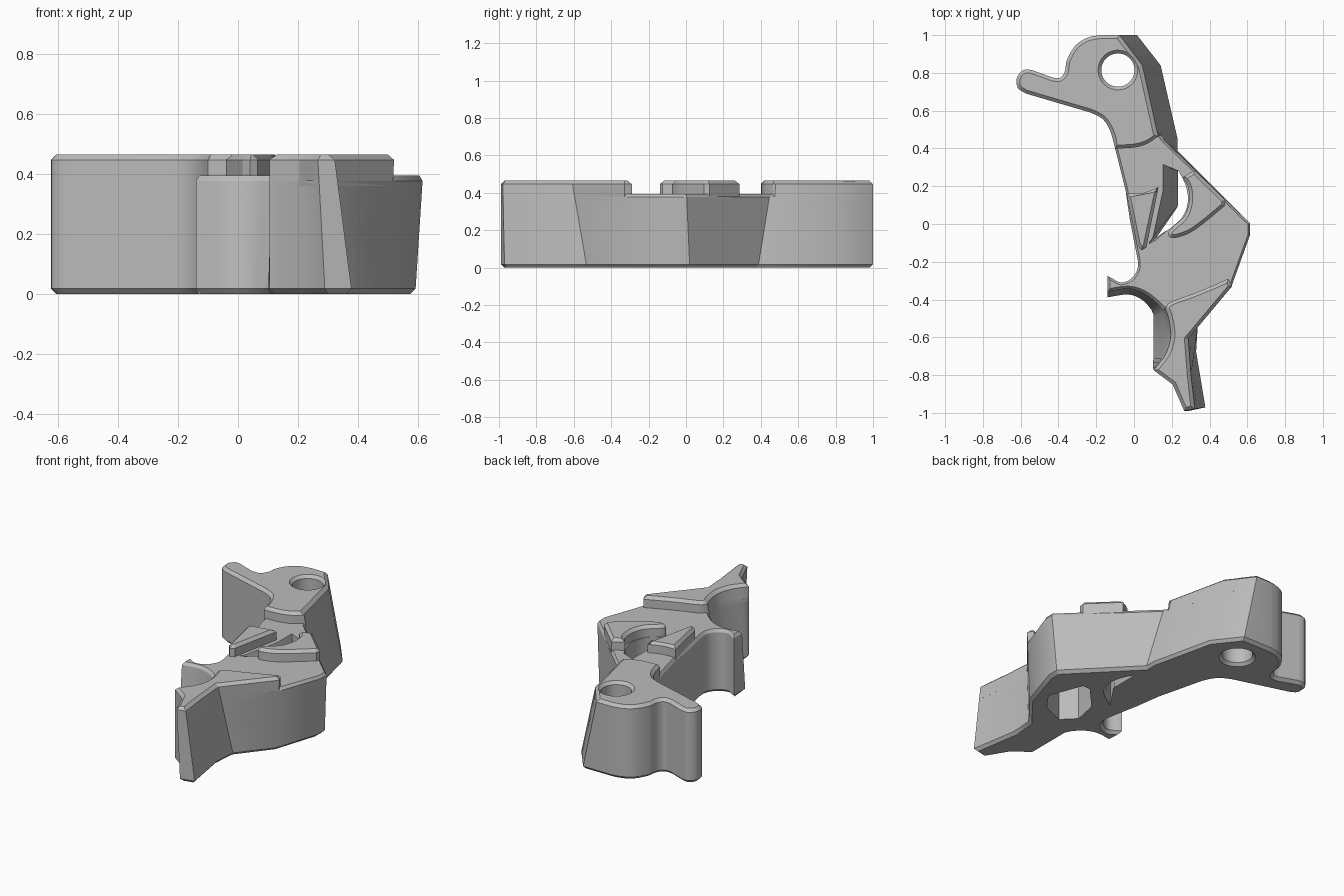
import bpy, bmesh, math
from mathutils import Vector

TOP, PLATE, BEVEL = 0.465, 0.395, 0.018

cube = bpy.data.objects.get("Cube")
if cube:
    bpy.data.objects.remove(cube, do_unlink=True)

grey = bpy.data.materials.new("plain grey")
grey.use_nodes = True
grey.diffuse_color = (0.5, 0.5, 0.5, 1)
grey.node_tree.nodes["Principled BSDF"].inputs["Base Color"].default_value = grey.diffuse_color


def curve(points, steps=4):
    """Rounded path through a few points."""
    p = [Vector(q) for q in points]
    p = [p[0]] + p + [p[-1]]
    path = []
    for a, b, c, d in zip(p, p[1:], p[2:], p[3:]):
        for i in range(steps):
            t = i / steps
            path.append(b + 0.5 * t * (c - a + t * (2*a - 5*b + 4*c - d + t * (3*(b - c) + d - a))))
    return path + [p[-1]]


def wall(top, foot=None):
    """Pair every upper point with its foot on the ground."""
    return [(Vector(t), Vector(f)) for t, f in zip(top, foot or top)]


def level(outline, z):
    return [f.lerp(t, z / TOP) for t, f in outline]


def inset(points, amount):
    """Mitred offset to the inside of a closed outline."""
    n = len(points)
    area = sum(points[i - 1].cross(points[i]) for i in range(n))
    sign = 1 if area > 0 else -1
    result = []
    for i, p in enumerate(points):
        before = (p - points[i - 1]).normalized()
        after = (points[(i + 1) % n] - p).normalized()
        n1, n2 = (Vector((-d.y, d.x)) * sign for d in (before, after))
        result.append(p + (n1 + n2) * amount / max(1 + n1.dot(n2), 0.5))
    return result


def loft(name, rings):
    """Solid through matching rings, given as (points, height)."""
    bm = bmesh.new()
    loops = [[bm.verts.new((p.x, p.y, z)) for p in pts] for pts, z in rings]
    for low, high in zip(loops, loops[1:]):
        for i in range(len(low)):
            bm.faces.new((low[i - 1], low[i], high[i], high[i - 1]))
    bm.faces.new(loops[0])
    bm.faces.new(loops[-1])
    bmesh.ops.recalc_face_normals(bm, faces=bm.faces)
    mesh = bpy.data.meshes.new(name)
    bm.to_mesh(mesh)
    bm.free()
    mesh.materials.append(grey)
    obj = bpy.data.objects.new(name, mesh)
    bpy.context.collection.objects.link(obj)
    return obj


def raised(name, outline):
    """Raised pad with a bevelled rim, rooted in the body."""
    rim = TOP - BEVEL
    return loft(name, [(level(outline, PLATE - 0.035), PLATE - 0.035),
                       (level(outline, rim), rim),
                       (inset(level(outline, TOP), BEVEL), TOP)])


def cut(obj, cutter):
    mod = obj.modifiers.new("cut", 'BOOLEAN')
    mod.operation, mod.solver, mod.object = 'DIFFERENCE', 'EXACT', cutter
    bpy.context.view_layer.objects.active = obj
    bpy.ops.object.modifier_apply(modifier=mod.name)


# Outline sections, clockwise from the neck
beak = wall(curve([(-0.10, 0.40), (-0.125, 0.49), (-0.165, 0.555), (-0.23, 0.59)])
            + curve([(-0.57, 0.69), (-0.615, 0.72), (-0.62, 0.775), (-0.585, 0.815), (-0.54, 0.815)])
            + curve([(-0.43, 0.775), (-0.39, 0.775), (-0.365, 0.81), (-0.355, 0.87),
                     (-0.31, 0.945), (-0.25, 0.985), (-0.18, 1.0)]))
head_back = wall([(-0.08, 1.0), (0.04, 0.84), (0.12, 0.48), (0.14, 0.46)],
                 [(0.02, 1.0), (0.145, 0.84), (0.235, 0.45), (0.235, 0.385)])
elbow = wall([(0.62, 0), (0.62, -0.06)], [(0.59, 0.02), (0.59, -0.05)])
leg_outer = wall([(0.52, -0.33), (0.285, -0.61), (0.30, -0.8), (0.32, -0.98), (0.265, -0.99)],
                 [(0.50, -0.33), (0.34, -0.53), (0.33, -0.67), (0.38, -0.97), (0.29, -0.99)])
leg_inner = wall([(0.205, -0.85), (0.105, -0.775)])
scoop = wall(curve([(0.115, -0.76), (0.17, -0.69), (0.198, -0.6), (0.19, -0.51), (0.17, -0.45)]),
             curve([(0.10, -0.76), (0.10, -0.69), (0.10, -0.6), (0.10, -0.53), (0.10, -0.48)]))
hook_under = wall(curve([(0.14, -0.42), (0.06, -0.36), (-0.03, -0.335), (-0.14, -0.35)]),
                  curve([(0.09, -0.455), (0.045, -0.405), (-0.03, -0.375), (-0.14, -0.39)]))
hook_over = wall([(-0.14, -0.275)] + curve([(-0.12, -0.285), (-0.07, -0.31), (-0.015, -0.29),
                                            (0.018, -0.24), (0.02, -0.19)]))
flank = wall([(-0.02, 0.01), (-0.045, 0.18)])

# Main body with bevelled rims
outline = beak + head_back + elbow + leg_outer + leg_inner + scoop + hook_under + hook_over + flank
shoulder = PLATE - BEVEL
body = loft("body", [(inset(level(outline, 0), BEVEL), 0), (level(outline, BEVEL), BEVEL),
                     (level(outline, shoulder), shoulder),
                     (inset(level(outline, PLATE), 0.012), PLATE)])

# Raised pads
head_edge = wall(curve([(0.13, 0.465), (0.07, 0.425), (0, 0.405), (-0.09, 0.40)]))
head = raised("head_pad", beak + head_back[:-1] + head_edge)

leg_edge = wall(curve([(0.17, -0.435), (0.20, -0.41), (0.31, -0.37), (0.42, -0.325), (0.50, -0.29)]))
leg = raised("leg_pad", leg_outer + leg_inner + scoop + leg_edge)

wedge = raised("wedge_pad", wall(curve([(-0.04, 0.16), (0.05, 0.165), (0.13, 0.195)])
                                 + [(0.065, -0.125), (0.04, -0.14), (0.015, -0.11)]))

side = raised("side_pad", wall([(0.32, 0.285), (0.485, 0.125), (0.48, 0.095)]
                               + curve([(0.39, 0.02), (0.3, -0.045), (0.21, -0.075),
                                        (0.18, -0.055), (0.2, -0.02), (0.265, 0.04),
                                        (0.292, 0.12), (0.285, 0.2), (0.255, 0.245)])))

# Slanted window through the middle
bow = curve([(0.19, -0.025), (0.255, 0.035), (0.285, 0.115), (0.275, 0.2), (0.237, 0.28)])
window = wall([(0.14, 0.32), (0.14, 0.19), (0.07, -0.11), (0.11, -0.09)] + bow,
              [(0.232, 0.28), (0.232, 0.10), (0.12, -0.07), (0.14, -0.055)] + bow)
window_cutter = loft("window_cutter", [(level(window, z), z) for z in (-0.02, 0.5)])

# Blind pocket in the underside
pocket = wall([(0.46, -0.21), (0.38, 0), (0.33, 0), (0.19, -0.15), (0.16, -0.3), (0.24, -0.38), (0.38, -0.32)])
pocket_cutter = loft("pocket_cutter", [(level(pocket, z), z) for z in (-0.02, 0.32)])


# Round bore with a flared mouth
def circle(radius):
    turn = [math.tau * i / 40 for i in range(40)]
    return [Vector((-0.085 + radius * math.cos(a), 0.815 + radius * math.sin(a))) for a in turn]


bore_cutter = loft("bore_cutter", [(circle(r), z) for r, z in
                                   ((0.12, -0.015), (0.088, BEVEL), (0.088, TOP - BEVEL), (0.115, TOP + 0.01))])

for cutter in (window_cutter, pocket_cutter, bore_cutter):
    cut(body, cutter)
cut(head, bore_cutter)
for cutter in (window_cutter, pocket_cutter, bore_cutter):
    bpy.data.objects.remove(cutter, do_unlink=True)

# Smooth curved walls, keep the edges crisp
bpy.ops.object.select_all(action='DESELECT')
for part in (body, head, leg, wedge, side):
    part.select_set(True)
bpy.context.view_layer.objects.active = body
bpy.ops.object.shade_smooth_by_angle(angle=math.radians(28))
